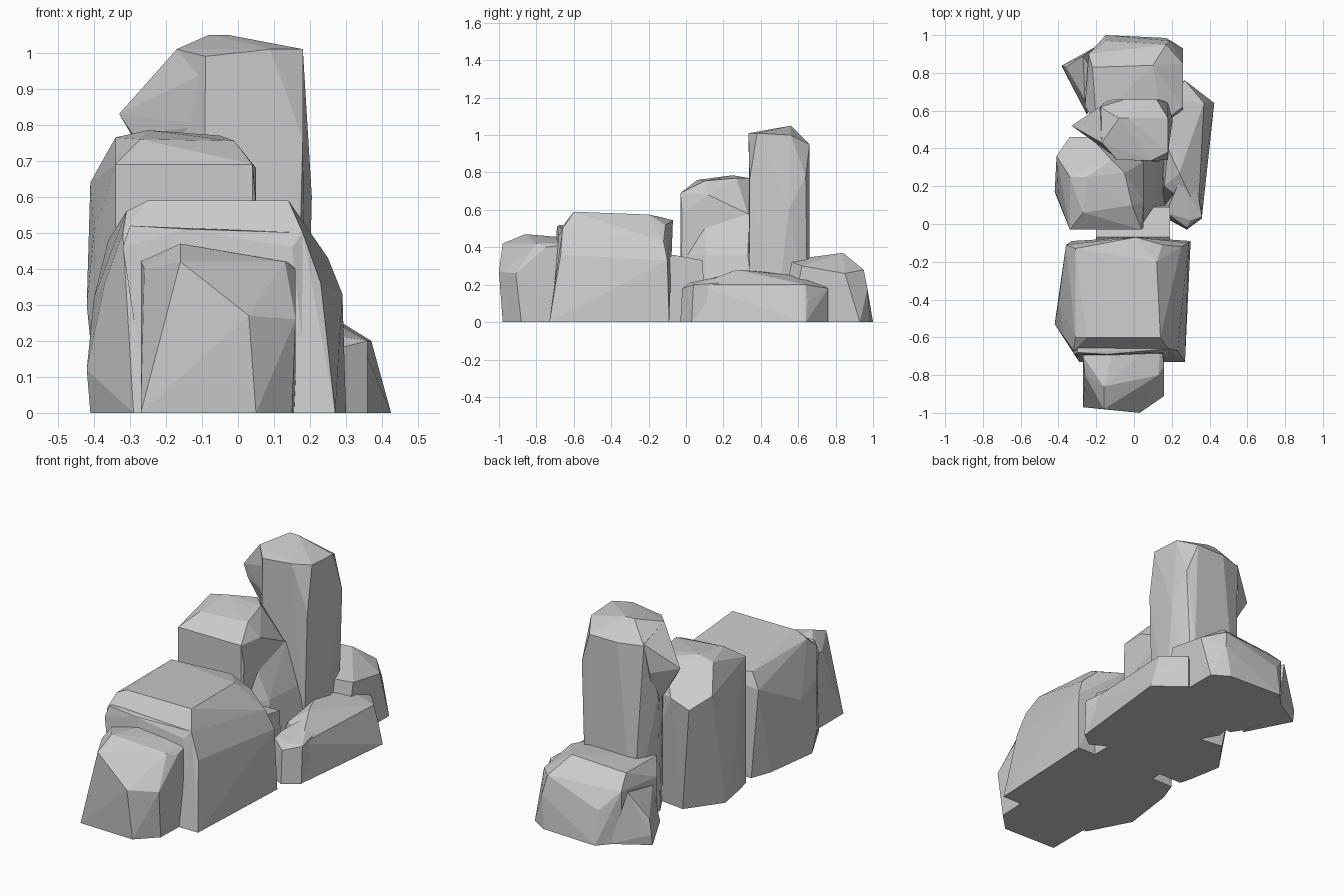
import bpy, bmesh


def rock(name, points):
    """Faceted boulder: convex hull around a few corner points."""
    bm = bmesh.new()
    for p in points:
        bm.verts.new(p)
    res = bmesh.ops.convex_hull(bm, input=bm.verts[:])
    junk = {v for v in res["geom_interior"] + res["geom_unused"]
            if isinstance(v, bmesh.types.BMVert)}
    bmesh.ops.delete(bm, geom=list(junk), context='VERTS')
    bmesh.ops.dissolve_limit(bm, angle_limit=0.05, verts=bm.verts[:], edges=bm.edges[:])
    bmesh.ops.recalc_face_normals(bm, faces=bm.faces[:])
    mesh = bpy.data.meshes.new(name)
    bm.to_mesh(mesh)
    bm.free()
    ob = bpy.data.objects.new(name, mesh)
    bpy.context.collection.objects.link(ob)
    return ob


# Low boulder at the front
rock("front_boulder", [
    (-.27, -.97, 0), (.05, -.98, 0), (.15, -.88, 0), (.16, -.6, 0), (-.27, -.6, 0),
    (.03, -1, .27), (.16, -.91, .26), (-.16, -.98, .42), (.13, -.80, .42), (.16, -.75, .40),
    (-.16, -.86, .47), (-.27, -.70, .42), (-.10, -.62, .45), (-.26, -.80, .40), (.14, -.6, .42)])

# Large block behind it, its top falling away towards the back right
rock("large_block", [
    (-.29, -.73, 0), (.27, -.73, 0), (.30, -.09, 0), (-.33, -.09, 0), (-.41, -.50, 0), (-.37, -.20, 0),
    (-.42, -.53, .12), (-.40, -.42, .32), (-.37, -.60, .36), (.23, -.67, .36), (.29, -.10, .33),
    (-.32, -.67, .50), (.18, -.66, .50), (.25, -.12, .43), (.15, -.11, .52),
    (-.31, -.60, .56), (-.25, -.60, .59), (.14, -.60, .59), (.12, -.20, .575), (.01, -.07, .545),
    (-.36, -.11, .48), (-.31, -.13, .56)])
rock("block_ledge", [
    (-.32, -.69, .46), (-.30, -.68, .52), (-.14, -.69, .51), (.15, -.68, .46), (.18, -.66, .50),
    (-.25, -.72, 0), (.2, -.72, 0), (-.3, -.5, .5), (.15, -.5, .5)])

# Saddle joining the block to the rear group
rock("saddle", [(x, y, z) for x in (-.20, .19) for y, z in
                ((-.12, 0), (.10, 0), (-.12, .32), (.09, .33), (-.07, .36))])

# Middle rock: main mass, lower left shoulder and right foot
rock("middle_rock", [
    (-.34, -.03, 0), (.04, -.03, 0), (.05, .36, 0), (-.26, .40, 0), (-.36, .05, 0), (-.39, .22, 0),
    (-.34, -.03, .69), (.04, -.03, .69), (.05, -.02, .58), (.05, .12, .68), (.05, .33, .58),
    (-.42, .17, .30), (-.40, .13, .50), (-.41, .36, .64), (-.34, .46, .58), (-.23, .46, .62),
    (-.34, .25, .765), (-.25, .25, .785), (-.05, .27, .77), (-.01, .10, .755), (-.27, .06, .76),
    (-.12, .34, .77)])
rock("middle_rock_foot", [
    (.0, .0, 0), (.17, .08, 0), (.20, .38, 0), (0, .4, 0), (.04, .0, .36), (.11, .11, .36),
    (.05, .10, .50), (.13, .33, .36), (.05, .34, .58)])

# Tall pillar with a bulge on its left side
rock("pillar", [
    (-.10, .34, 0), (.16, .34, 0), (.19, .48, 0), (.15, .65, 0), (-.14, .66, 0), (-.18, .48, 0),
    (-.09, .34, .99), (.09, .335, 1.01), (.18, .38, 1.01), (.18, .56, 1.0), (.20, .52, .50),
    (.205, .55, .60), (.18, .34, .76), (.12, .66, .95), (.18, .64, .78), (-.05, .66, .95),
    (-.18, .62, .95), (-.17, .43, 1.01), (-.08, .56, 1.05), (-.03, .56, 1.05), (-.21, .54, .65),
    (-.1, .66, .35), (.14, .66, .35)])
rock("pillar_bulge", [
    (-.33, .52, .83), (-.29, .50, .77), (-.17, .43, 1.01), (-.08, .34, .95), (-.18, .62, .96),
    (-.20, .60, .80), (-.08, .35, .80), (-.18, .52, .58), (-.1, .55, .9)])

# Low rock at the back
rock("back_rock", [
    (-.15, 1, 0), (.17, .985, 0), (.26, .93, 0), (.26, .56, 0), (-.20, .54, 0), (-.24, .90, 0),
    (-.15, .97, .18), (.19, .97, .18), (.17, .95, .28), (.26, .85, .26), (.26, .62, .30),
    (.10, .84, .37), (-.22, .83, .35), (-.24, .90, .28), (.15, .54, .33), (-.20, .54, .33),
    (-.26, .62, .26), (-.24, .60, 0)])
rock("back_rock_spur", [
    (-.38, .84, .06), (-.38, .83, 0), (-.28, .72, 0), (-.25, .58, 0), (-.2, .94, 0),
    (-.36, .83, .14), (-.27, .89, .28), (-.28, .74, .22), (-.26, .66, .23), (-.15, .7, .2)])

# Long slab along the right side
rock("side_slab", [
    (.36, .04, 0), (.425, .64, 0), (.27, .76, 0), (.12, .70, 0), (.14, .10, 0),
    (.34, .06, .20), (.37, .64, .20), (.27, .76, .18), (.39, .65, .11),
    (.24, .27, .28), (.18, .40, .27), (.18, .66, .24), (.16, .2, .22)])
rock("side_slab_lump", [
    (.28, -.03, 0), (.36, .03, 0), (.35, .20, 0), (.16, .10, 0), (.17, .03, 0), (.28, -.02, .18),
    (.36, .04, .20), (.30, .02, .21), (.17, .06, .20), (.25, .25, .26), (.33, .2, .21)])
